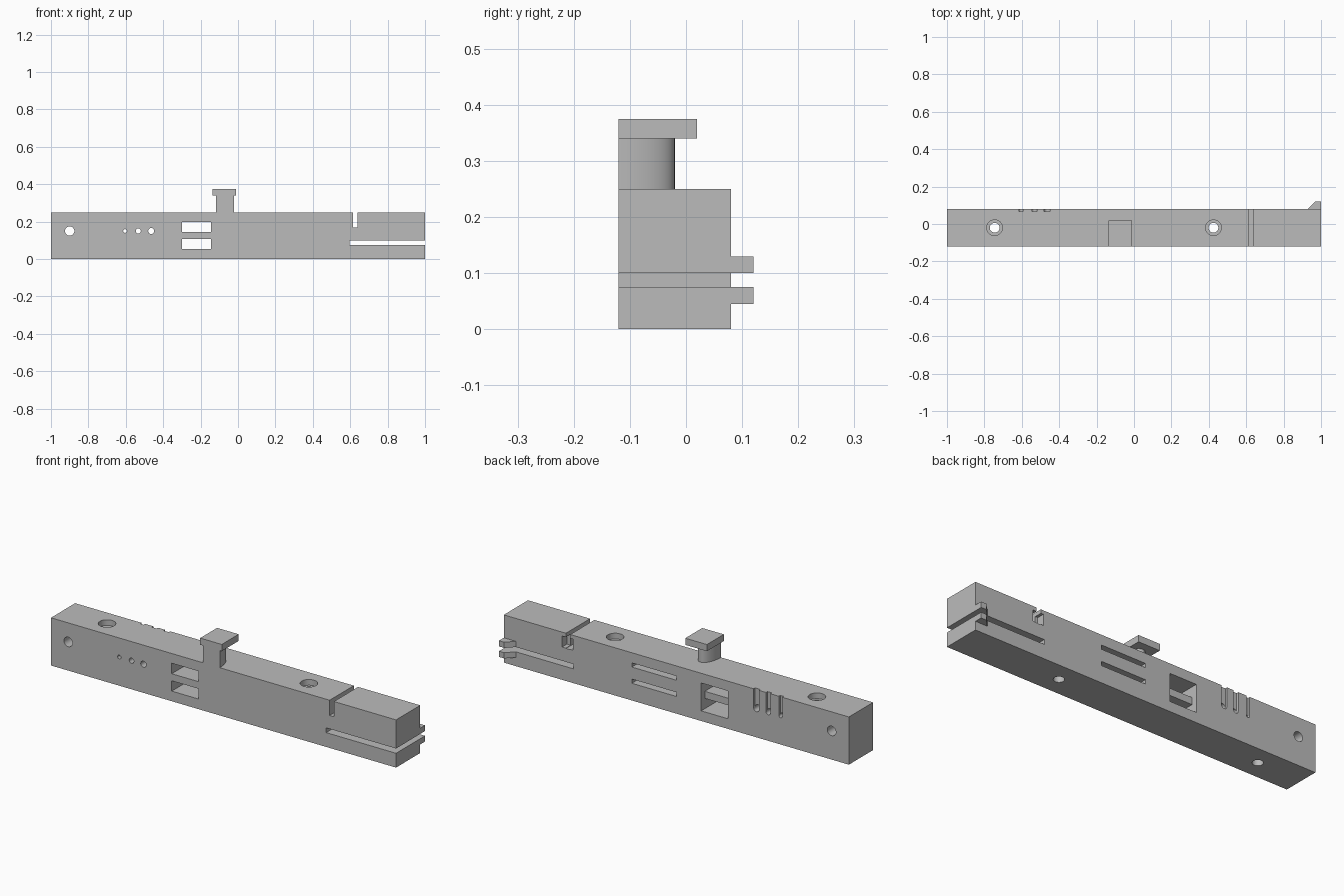
import bpy, bmesh, math
from mathutils import Matrix

cube = bpy.data.objects.get("Cube")
if cube:
    bpy.data.objects.remove(cube, do_unlink=True)

grey = bpy.data.materials.new("plain grey")
grey.use_nodes = True
colour = (0.5, 0.5, 0.5, 1)
grey.diffuse_color = colour
grey.node_tree.nodes["Principled BSDF"].inputs["Base Color"].default_value = colour


def finish(name, bm):
    bmesh.ops.recalc_face_normals(bm, faces=bm.faces)
    mesh = bpy.data.meshes.new(name)
    bm.to_mesh(mesh)
    bm.free()
    mesh.materials.append(grey)
    obj = bpy.data.objects.new(name, mesh)
    bpy.context.collection.objects.link(obj)
    return obj


def box(name, x, y, z):
    bm = bmesh.new()
    bmesh.ops.create_cube(bm, size=1)
    for v in bm.verts:
        v.co = [(a + b) / 2 + c * (b - a) for c, (a, b) in zip(v.co, (x, y, z))]
    return finish(name, bm)


def prism(name, outline, z0, z1):
    bm = bmesh.new()
    face = bm.faces.new([bm.verts.new((x, y, z0)) for x, y in outline])
    top = bmesh.ops.extrude_face_region(bm, geom=[face])["geom"]
    for v in top:
        if isinstance(v, bmesh.types.BMVert):
            v.co.z = z1
    return finish(name, bm)


def cylinder(name, centre, radius, length, axis="Z"):
    bm = bmesh.new()
    turn = Matrix.Rotation(math.pi / 2, 4, "X") if axis == "Y" else Matrix()
    bmesh.ops.create_cone(bm, cap_ends=True, segments=32, radius1=radius, radius2=radius,
                          depth=length, matrix=Matrix.Translation(centre) @ turn)
    return finish(name, bm)


def cut(target, cutter):
    mod = target.modifiers.new("cut", "BOOLEAN")
    mod.operation, mod.solver, mod.object = "DIFFERENCE", "EXACT", cutter
    bpy.context.view_layer.update()
    graph = bpy.context.evaluated_depsgraph_get()
    result = bpy.data.meshes.new_from_object(target.evaluated_get(graph))
    target.modifiers.clear()
    target.data = result
    bpy.data.objects.remove(cutter, do_unlink=True)


def smooth(obj):
    bpy.ops.object.select_all(action="DESELECT")
    obj.select_set(True)
    bpy.context.view_layer.objects.active = obj
    bpy.ops.object.shade_smooth_by_angle(angle=math.radians(30))


front, back = -0.12, 0.08
through = (-0.2, 0.2)

# Main bar with its end slot, top notch and rear pocket
body = box("body", (-1, 1), (front, back), (0, 0.25))
cut(body, box("end_slot", (0.595, 1.1), through, (0.075, 0.1)))
cut(body, box("top_notch", (0.615, 0.64), through, (0.17, 0.3)))
cut(body, box("rear_pocket", (0.6, 0.662), (0.04, 0.1), (0.172, 0.23)))

# Through window, divided by a recessed crossbar
window = (-0.3, -0.144)
cut(body, box("window", window, through, (0.053, 0.199)))
box("window_crossbar", window, (front, 0.05), (0.107, 0.144))

# Blind slots in the back
for z in (0.175, 0.09):
    cut(body, box("rear_slot", (0, 0.258), (-0.02, 0.1), (z, z + 0.022)))

# Cross holes, the three small ones with grooves up the back
cut(body, cylinder("end_hole", (-0.9, 0, 0.15), 0.025, 1, "Y"))
for x, r in ((-0.604, 0.01), (-0.533, 0.0135), (-0.464, 0.016)):
    cut(body, cylinder("small_hole", (x, 0, 0.15), r, 1, "Y"))
    cut(body, box("groove", (x - r, x + r), (0.068, 0.1), (0.15, 0.3)))

# Counterbored screw holes
for x in (-0.745, 0.425):
    cut(body, cylinder("screw_hole", (x, -0.02, 0.1), 0.026, 1))
    cut(body, cylinder("counterbore", (x, -0.02, 0.27), 0.042, 0.1))
smooth(body)

# Pair of catch hooks at the end
for name, z in (("lower_hook", 0.045), ("upper_hook", 0.1)):
    prism(name, [(0.93, back), (0.97, 0.12), (1, 0.12), (1, back)], z, z + 0.03)

# Thumb tab: flat-fronted stem with a rounded back, and a cap
arc = [math.pi * i / 24 for i in range(25)]
stem = prism("tab_stem", [(-0.07 + 0.0485 * math.cos(a), front + 0.1 * math.sin(a))
                          for a in arc], 0.25, 0.34)
smooth(stem)
box("tab_cap", (-0.135, -0.01), (front, 0.02), (0.34, 0.375))
